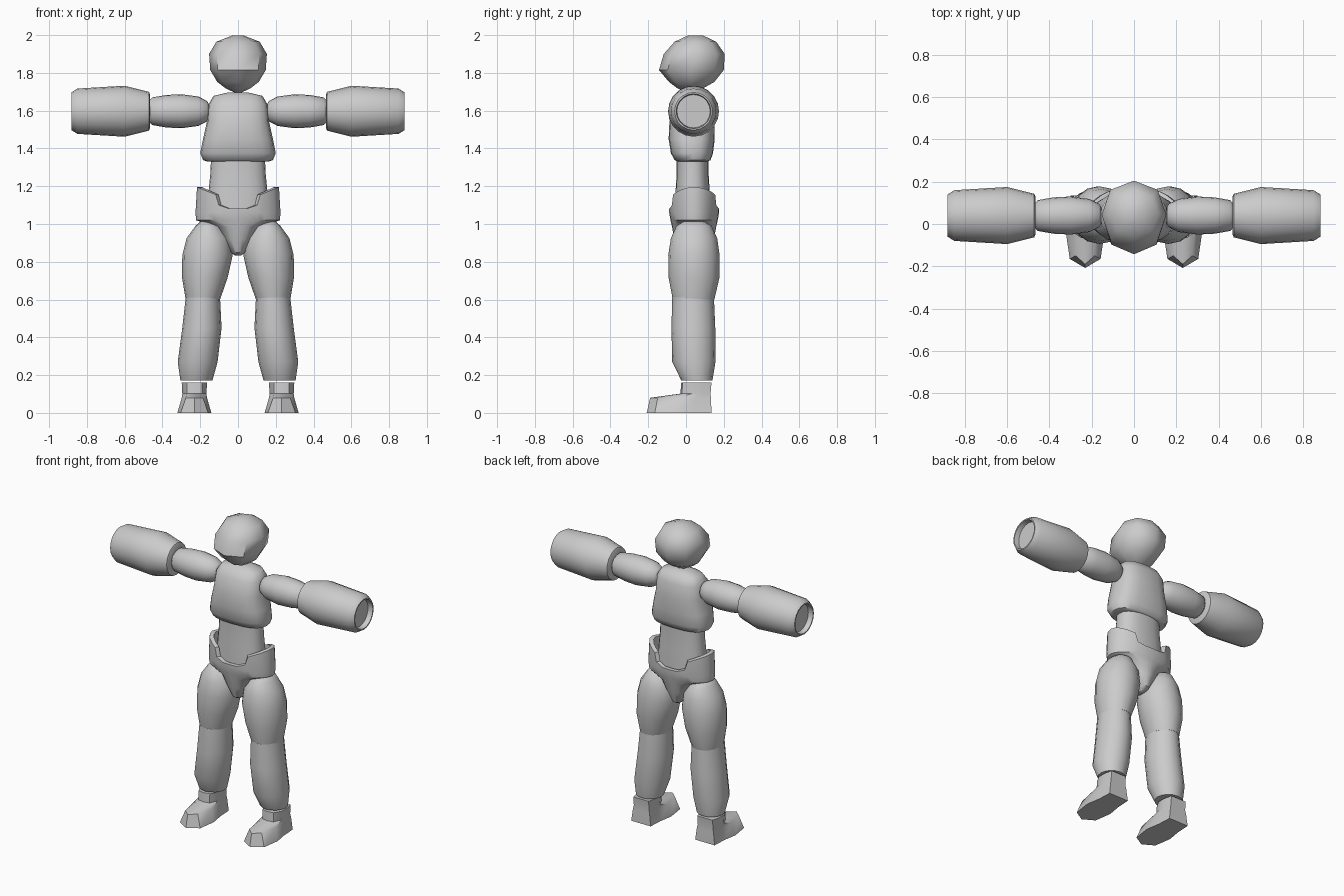
import bpy, bmesh, math

grey = bpy.data.materials.new("light_grey")
grey.diffuse_color = (0.6, 0.6, 0.6, 1)


def loft(name, rings, angle=40, caps=(True, True)):
    """Skin a list of equal-length point rings and cap the ends."""
    bm = bmesh.new()
    rows = [[bm.verts.new(p) for p in r] for r in rings]
    n = len(rows[0])
    for a, b in zip(rows, rows[1:]):
        for i in range(n):
            j = (i + 1) % n
            bm.faces.new((a[i], a[j], b[j], b[i]))
    if caps[0]:
        bm.faces.new(rows[0][::-1])
    if caps[1]:
        bm.faces.new(rows[-1])
    bmesh.ops.recalc_face_normals(bm, faces=bm.faces)
    me = bpy.data.meshes.new(name)
    bm.to_mesh(me)
    bm.free()
    me.materials.append(grey)
    ob = bpy.data.objects.new(name, me)
    bpy.context.collection.objects.link(ob)
    bpy.ops.object.select_all(action='DESELECT')
    ob.select_set(True)
    bpy.context.view_layer.objects.active = ob
    bpy.ops.object.shade_smooth_by_angle(angle=math.radians(angle))
    return ob


def ring(x0, x1, y0, y1, z, n=16, p=1.0, mirror=1):
    """Horizontal rounded ring filling the given x and y extents."""
    pts = []
    for i in range(n):
        a = 2 * math.pi * i / n
        c, s = math.cos(a), math.sin(a)
        c = math.copysign(abs(c) ** p, c)
        s = math.copysign(abs(s) ** p, s)
        pts.append((mirror * ((x0 + x1) / 2 + (x1 - x0) / 2 * c),
                    (y0 + y1) / 2 + (y1 - y0) / 2 * s, z))
    return pts


def tube(name, profile, side, y=0.04, z=1.597, n=20):
    """Round part along x from (x, radius) pairs."""
    return loft(name, [[(side * x, y + r * math.cos(2 * math.pi * i / n),
                         z + r * math.sin(2 * math.pi * i / n)) for i in range(n)]
                       for x, r in profile])


# Head: faceted skull with a pointed front
head = [(0.01, 0.02, 0.05, 1.692), (0.065, -0.045, 0.09, 1.718),
        (0.11, -0.09, 0.15, 1.752), (0.147, -0.143, 0.20, 1.815),
        (0.153, -0.118, 0.205, 1.90), (0.115, -0.06, 0.16, 1.965),
        (0.03, 0.01, 0.09, 1.998)]
loft("head", [ring(-w, w, a, b, z, n=8, p=0.9) for w, a, b, z in head], 50)

# Chest
chest = [(0.165, -0.045, 0.115, 1.332), (0.185, -0.06, 0.13, 1.338),
         (0.20, -0.08, 0.143, 1.375), (0.185, -0.092, 0.152, 1.45),
         (0.165, -0.088, 0.15, 1.54), (0.158, -0.065, 0.14, 1.63),
         (0.13, -0.03, 0.115, 1.678), (0.05, 0.01, 0.07, 1.697)]
loft("chest", [ring(-w, w, a, b, z, n=20, p=0.75) for w, a, b, z in chest], 50)

# Waist
waist = [(0.165, -0.06, 0.13, 1.03), (0.155, -0.055, 0.125, 1.18),
         (0.147, -0.05, 0.12, 1.26), (0.143, -0.05, 0.12, 1.34)]
loft("waist", [ring(-w, w, a, b, z, n=20, p=0.85) for w, a, b, z in waist])

# Hips: belt with raised side panels, open at the top, tapering to the crotch
quarter = [0, 15, 30, 45, 57, 62, 76]
angles = (quarter + [90] + [180 - a for a in quarter[:0:-1]])
angles += [a + 180 for a in angles]


def belt_top(a):
    c = abs(math.cos(math.radians(a)))
    if c > 0.52:
        return 1.155 + 0.04 * (c - 0.54) / 0.46
    return 1.10 if c > 0.4 else 1.083


def hip_ring(rx, ry, z, y=0.043):
    return [(rx * math.cos(math.radians(a)), y + ry * math.sin(math.radians(a)),
             z(a) if callable(z) else z) for a in angles]


loft("hips", [hip_ring(0.16, 0.09, 1.06), hip_ring(0.195, 0.105, 1.06),
              hip_ring(0.19, 0.108, belt_top), hip_ring(0.217, 0.133, belt_top),
              hip_ring(0.225, 0.132, 1.06),
              hip_ring(0.222, 0.125, 1.02), hip_ring(0.125, 0.117, 0.985),
              hip_ring(0.085, 0.105, 0.92), hip_ring(0.04, 0.08, 0.85),
              hip_ring(0.015, 0.05, 0.832)], 35)

thigh = [(0.13, 0.20, -0.015, 0.10, 1.012), (0.09, 0.225, -0.05, 0.135, 0.99),
         (0.04, 0.272, -0.08, 0.165, 0.925), (0.028, 0.295, -0.094, 0.178, 0.835),
         (0.055, 0.296, -0.092, 0.177, 0.715), (0.095, 0.277, -0.07, 0.15, 0.60)]
shin = [(0.095, 0.277, -0.073, 0.148, 0.61), (0.087, 0.295, -0.077, 0.155, 0.45),
        (0.108, 0.319, -0.073, 0.156, 0.27), (0.135, 0.305, -0.025, 0.14, 0.172)]

# Boot half outlines: (half width, y) from toe to heel
sole = [(0, -0.208), (0.073, -0.165), (0.09, -0.05), (0.075, 0.04), (0.07, 0.135)]
instep = [(0, -0.19), (0.045, -0.15), (0.067, -0.04), (0.065, 0.05), (0.06, 0.132)]
ankle = [(0, -0.03), (0.04, -0.022), (0.064, 0.03), (0.064, 0.08), (0.055, 0.13)]
cuff = [(0, -0.025), (0.04, -0.018), (0.067, 0.03), (0.067, 0.08), (0.055, 0.135)]


def boot_ring(half, z, side):
    full = half + [(-w, y) for w, y in half[:0:-1]]
    return [(side * 0.231 + w, y, z) for w, y in full]


for side, label in ((1, "left"), (-1, "right")):
    # Arms stretched sideways, with a recessed end on the forearm
    tube("upper_arm_" + label, [(0.155, 0.04), (0.165, 0.055), (0.21, 0.078),
                                (0.30, 0.09), (0.38, 0.086), (0.455, 0.073),
                                (0.467, 0.06)], side)
    tube("forearm_" + label, [(0.467, 0.092), (0.472, 0.103), (0.60, 0.135),
                              (0.85, 0.12), (0.882, 0.10), (0.882, 0.092),
                              (0.85, 0.088)], side)
    # Legs
    loft("thigh_" + label, [ring(*r, mirror=side) for r in thigh], 50)
    loft("shin_" + label, [ring(*r, mirror=side) for r in shin], 50)
    loft("boot_" + label, [boot_ring(sole, 0, side), boot_ring(instep, 0.08, side),
                           boot_ring(ankle, 0.102, side), boot_ring(cuff, 0.16, side)], 40)
